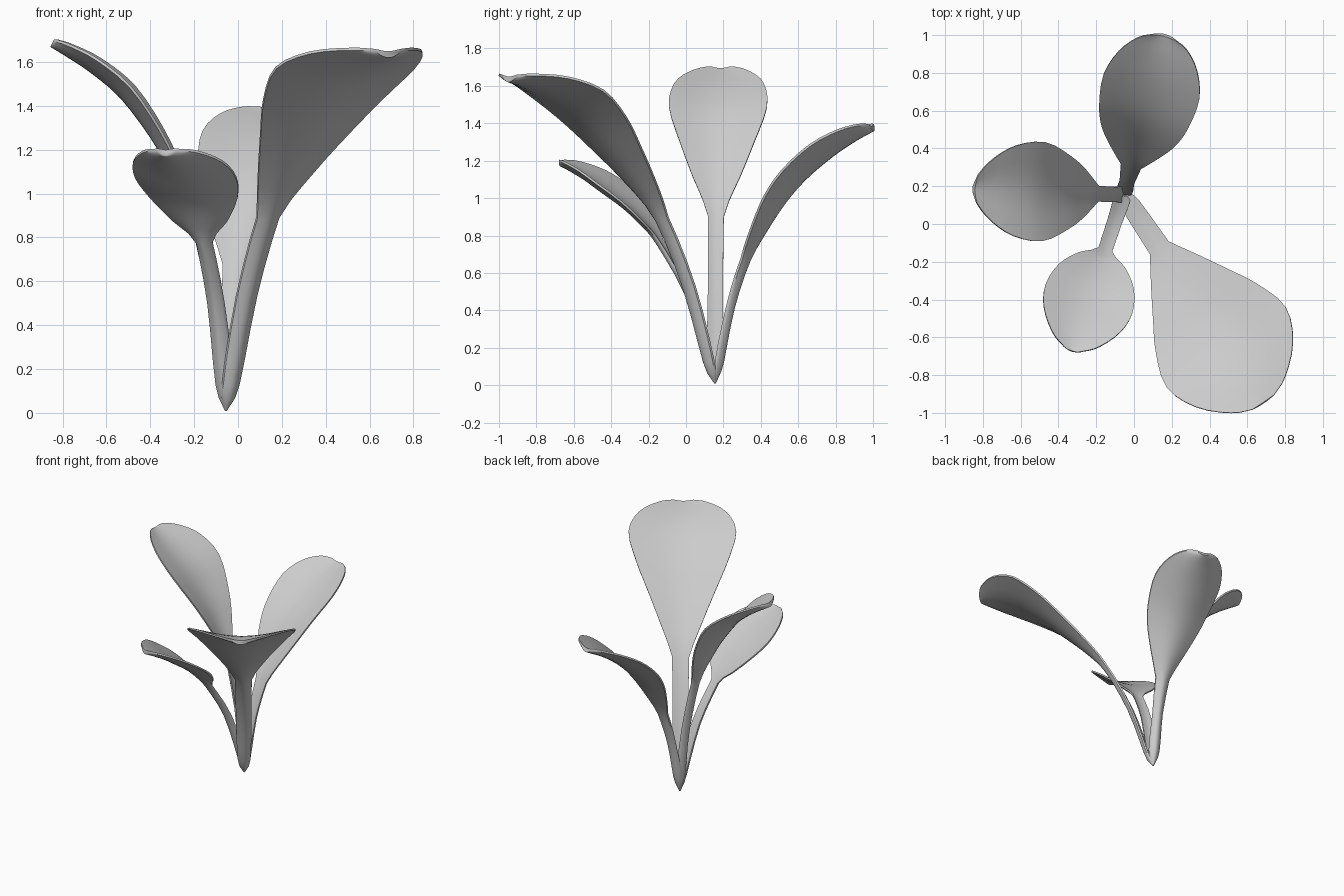
import bpy, bmesh, math
from mathutils import Vector

cube = bpy.data.objects.get("Cube")
if cube:
    bpy.data.objects.remove(cube, do_unlink=True)

# One plain grey for the whole plant
grey = bpy.data.materials.new("leaf_grey")
grey.use_nodes = True
COLOUR = (0.6, 0.6, 0.6, 1)
grey.diffuse_color = COLOUR
grey.node_tree.nodes["Principled BSDF"].inputs["Base Color"].default_value = COLOUR

ROOT = Vector((-0.055, 0.155, 0))
STEPS = 3      # stations between control rows
HALF = 5       # strips on each side of the midrib


def smooth_rows(rows):
    """Catmull-Rom through (reach, height, half width) rows, crisp where the blade starts."""
    pts = [Vector(r) for r in rows]
    pts = [2 * pts[0] - pts[1]] + pts + [2 * pts[-1] - pts[-2]]
    out = []
    for a, b, c, d in zip(pts, pts[1:], pts[2:], pts[3:]):
        for i in range(STEPS):
            t = i / STEPS
            p = 0.5 * (2 * b + (c - a) * t + (2 * a - 5 * b + 4 * c - d) * t**2
                       + (3 * b - a - 3 * c + d) * t**3)
            p.z = max(p.z, b.z + (c.z - b.z) * t)
            out.append(p)
    return out + [pts[-2]]


def leaf(name, heading, cup, rows):
    """Stalk and cupped blade lofted as one thin closed shell."""
    out = Vector((*heading, 0)).normalized()
    side = Vector((-out.y, out.x, 0))
    path = smooth_rows(rows)
    spine = [ROOT + out * p.x + Vector((0, 0, p.y)) for p in path]
    bm = bmesh.new()
    rings = []
    for i, p in enumerate(path):
        tangent = (spine[min(i + 1, len(path) - 1)] - spine[max(i - 1, 0)]).normalized()
        up = tangent.cross(side)
        w = p.z
        thick = 0.03 * min(1, w / 0.04)
        us = [k / HALF for k in range(-HALF, HALF + 1)]
        top = [spine[i] + side * (u * w) + up * (cup * w * u * u * (1.4 - 0.4 * u * u))
               for u in us]
        under = [v - up * thick * (1 - 0.6 * u * u) for u, v in zip(us, top)]
        rings.append([bm.verts.new(v) for v in top + under[::-1]])
    for a, b in zip(rings, rings[1:]):
        for j in range(len(a)):
            k = (j + 1) % len(a)
            bm.faces.new((a[j], a[k], b[k], b[j]))
    bm.faces.new(rings[0])
    bm.faces.new(rings[-1])
    bmesh.ops.recalc_face_normals(bm, faces=bm.faces)
    mesh = bpy.data.meshes.new(name)
    bm.to_mesh(mesh)
    bm.free()
    mesh.materials.append(grey)
    obj = bpy.data.objects.new(name, mesh)
    bpy.context.collection.objects.link(obj)
    bpy.ops.object.select_all(action="DESELECT")
    obj.select_set(True)
    bpy.context.view_layer.objects.active = obj
    bpy.ops.object.shade_smooth_by_angle(angle=math.radians(45))


# Rows run from the root to the leaf tip
leaf("right_leaf", (-0.795, 0.03), 0.2, [
    (0, 0.01, 0.005), (0.01, 0.13, 0.042), (0.05, 0.5, 0.04), (0.14, 0.9, 0.042),
    (0.225, 1.1, 0.125), (0.32, 1.27, 0.195), (0.46, 1.455, 0.262), (0.6, 1.575, 0.24),
    (0.705, 1.645, 0.17), (0.77, 1.685, 0.09), (0.787, 1.695, 0.045)])

leaf("back_leaf", (0.25, 0.97), 0.22, [
    (0, 0.01, 0.005), (0.02, 0.13, 0.042), (0.08, 0.42, 0.04), (0.165, 0.67, 0.055),
    (0.26, 0.84, 0.135), (0.36, 0.99, 0.205), (0.47, 1.115, 0.245), (0.62, 1.24, 0.262),
    (0.75, 1.325, 0.215), (0.835, 1.37, 0.135), (0.865, 1.385, 0.06)])

leaf("front_right_leaf", (-0.316, -0.949), 0.17, [
    (0, 0.01, 0.005), (0.02, 0.13, 0.042), (0.145, 0.5, 0.04), (0.31, 0.775, 0.038),
    (0.38, 0.865, 0.13), (0.48, 0.96, 0.21), (0.6, 1.045, 0.242), (0.71, 1.12, 0.215),
    (0.81, 1.175, 0.135), (0.855, 1.195, 0.06), (0.87, 1.2, 0.025)])

leaf("front_left_leaf", (0.558, -0.83), 0.15, [
    (0, 0.01, 0.005), (0.04, 0.13, 0.045), (0.17, 0.53, 0.055), (0.345, 0.89, 0.06),
    (0.5, 1.085, 0.15), (0.67, 1.26, 0.245), (0.82, 1.4, 0.325), (1.0, 1.53, 0.38),
    (1.16, 1.605, 0.31), (1.28, 1.64, 0.175), (1.325, 1.65, 0.07)])
